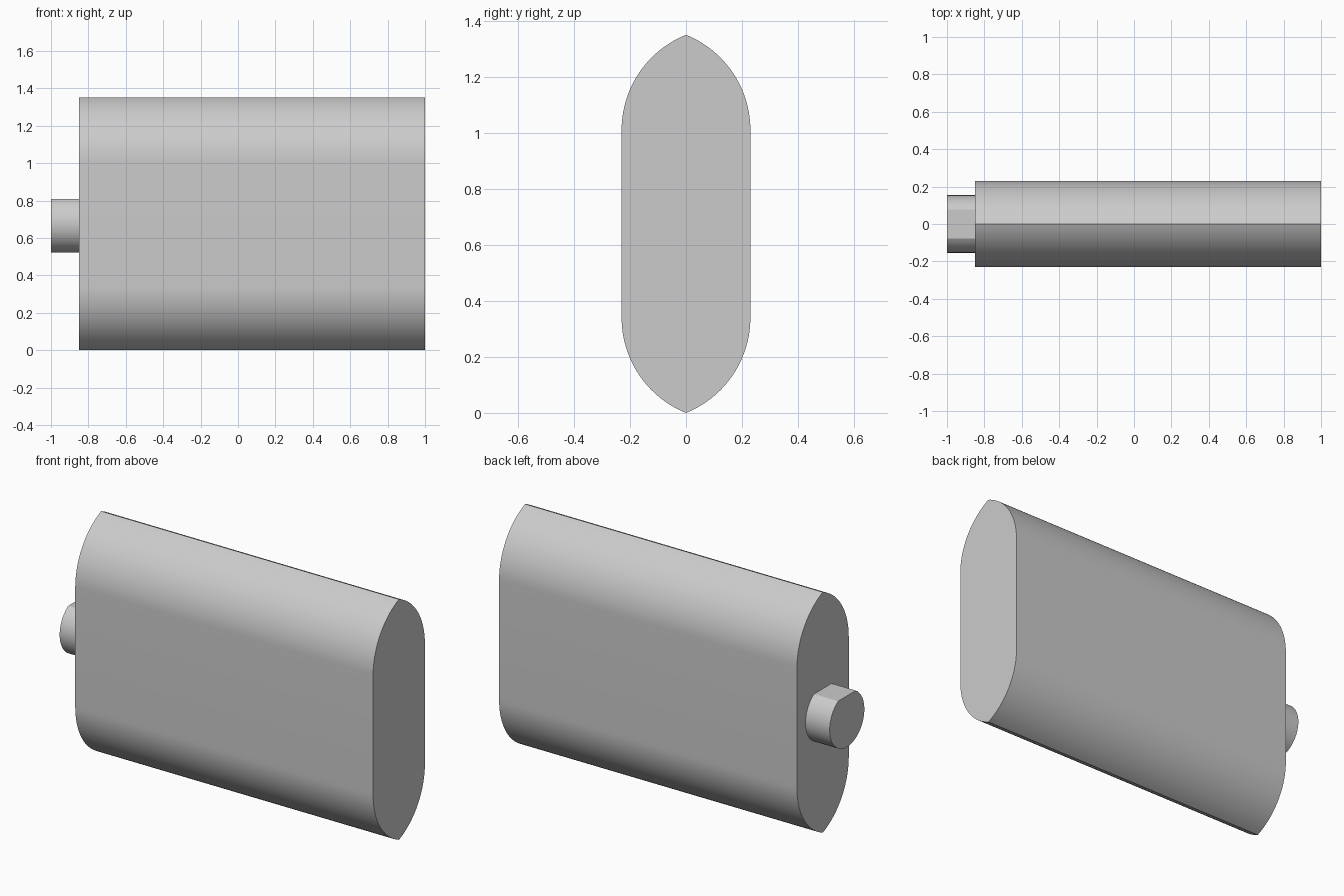
import bpy
import bmesh
from math import asin, atan2, cos, pi, radians, sin, sqrt

cube = bpy.data.objects.get("Cube")
if cube:
    bpy.data.objects.remove(cube)

GREY = (0.6, 0.6, 0.6, 1.0)
grey = bpy.data.materials.new("plain grey")
grey.use_nodes = True
grey.diffuse_color = GREY
grey.node_tree.nodes["Principled BSDF"].inputs["Base Color"].default_value = GREY


def arc(cy, cz, radius, start, end, steps):
    """Points (y, z) along a circular arc, both ends included."""
    angles = [start + (end - start) * i / steps for i in range(steps + 1)]
    return [(cy + radius * cos(a), cz + radius * sin(a)) for a in angles]


def extrude_profile(name, profile, x_start, x_end):
    """Sweep a closed (y, z) profile along x, with flat end caps."""
    bm = bmesh.new()
    face = bm.faces.new([bm.verts.new((x_start, y, z)) for y, z in profile])
    result = bmesh.ops.extrude_face_region(bm, geom=[face], use_keep_orig=True)
    moved = [g for g in result["geom"] if isinstance(g, bmesh.types.BMVert)]
    bmesh.ops.translate(bm, vec=(x_end - x_start, 0, 0), verts=moved)
    bmesh.ops.recalc_face_normals(bm, faces=bm.faces)
    mesh = bpy.data.meshes.new(name)
    bm.to_mesh(mesh)
    bm.free()
    mesh.materials.append(grey)
    obj = bpy.data.objects.new(name, mesh)
    bpy.context.collection.objects.link(obj)
    bpy.ops.object.select_all(action="DESELECT")
    obj.select_set(True)
    bpy.context.view_layer.objects.active = obj
    bpy.ops.object.shade_smooth_by_angle(angle=radians(25))
    return obj


HEIGHT, HALF_DEPTH, SHOULDER = 1.35, 0.23, 1.01
MID = HEIGHT / 2
SHAFT_X = -0.85

# Body: flat sides whose arcs meet in a ridge at the top and bottom
rise = HEIGHT - SHOULDER
radius = (HALF_DEPTH ** 2 + rise ** 2) / (2 * HALF_DEPTH)
centre = HALF_DEPTH - radius
ridge_angle = atan2(rise, -centre)
quarter = arc(centre, SHOULDER, radius, 0, ridge_angle, 20)
upper = quarter + [(-y, z) for y, z in reversed(quarter[:-1])]
lower = [(-y, HEIGHT - z) for y, z in upper]
extrude_profile("body", upper + lower, SHAFT_X, 1.0)

# Shaft: round stub with one flat on top
SHAFT_RADIUS, FLAT_HEIGHT = 0.154, 0.133
flat_angle = asin(FLAT_HEIGHT / SHAFT_RADIUS)
shaft_profile = arc(0, MID, SHAFT_RADIUS, pi - flat_angle, 2 * pi + flat_angle, 48)
extrude_profile("shaft", shaft_profile, -1.0, SHAFT_X)
